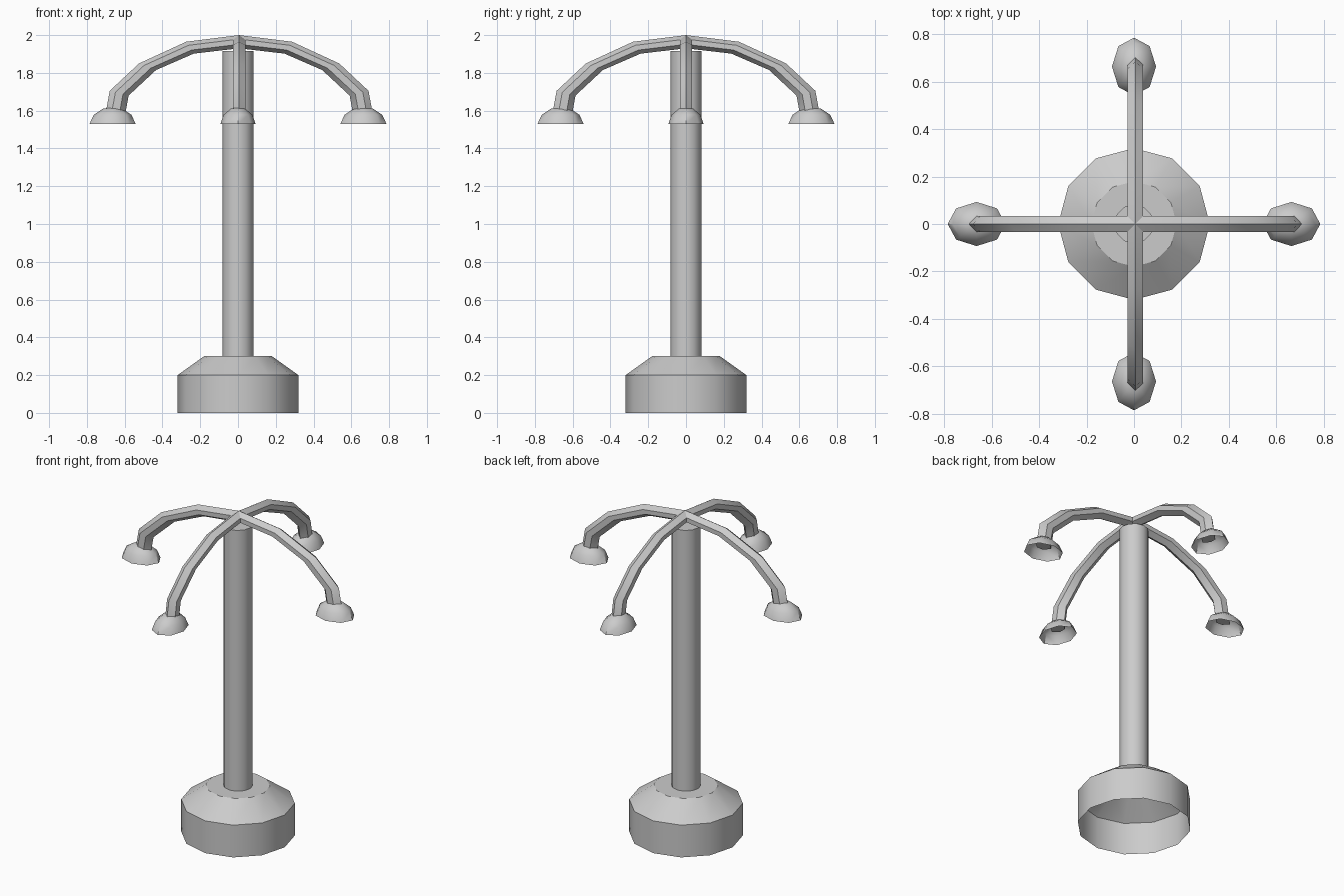
import bpy, bmesh, math
from mathutils import Matrix

if "Cube" in bpy.data.objects:
    bpy.data.objects.remove(bpy.data.objects["Cube"])


def loft(name, rings, cap_start=False, cap_end=False, angle=35, matrix=Matrix()):
    """Skin a list of rings (each a list of points) into one object."""
    bm = bmesh.new()
    loops = [[bm.verts.new(p) for p in ring] for ring in rings]
    n = len(loops[0])
    for a, b in zip(loops, loops[1:]):
        for i in range(n):
            j = (i + 1) % n
            bm.faces.new((a[i], a[j], b[j], b[i]))
    if cap_start:
        bm.faces.new(loops[0][::-1])
    if cap_end:
        bm.faces.new(loops[-1])
    bm.transform(matrix)
    mesh = bpy.data.meshes.new(name)
    bm.to_mesh(mesh)
    bm.free()
    obj = bpy.data.objects.new(name, mesh)
    bpy.context.collection.objects.link(obj)
    bpy.ops.object.select_all(action='DESELECT')
    bpy.context.view_layer.objects.active = obj
    obj.select_set(True)
    bpy.ops.object.shade_smooth_by_angle(angle=math.radians(angle))
    return obj


def ring(rx, ry, z, sides, cx=0):
    return [(cx + rx * math.cos(2 * math.pi * i / sides),
             ry * math.sin(2 * math.pi * i / sides), z) for i in range(sides)]


# Hollow base with sloped shoulder, and the pole rising from it
base_profile = [(0.32, 0), (0.32, 0.2), (0.18, 0.3), (0.083, 0.3), (0.083, 1.915)]
loft("base_and_pole", [ring(r, r, z, 12) for r, z in base_profile], cap_end=True)

# Arm paths (distance, height) for the outer and inner ridges
outer = [(0, 2.0), (0.28, 1.965), (0.53, 1.85), (0.685, 1.705), (0.71, 1.57)]
inner = [(0, 1.93), (0.24, 1.902), (0.44, 1.815), (0.585, 1.68), (0.605, 1.57)]
section = [(0, 0), (0.3, 0.033), (0.7, 0.033), (1, 0), (0.7, -0.033), (0.3, -0.033)]
arm_rings = [[(o[0] + (i[0] - o[0]) * t, y, o[1] + (i[1] - o[1]) * t)
              for t, y in section] for o, i in zip(outer, inner)]
arm_rings = [r[::-1] for r in arm_rings]

# Lamp shade: open faceted dome, longer along the arm
shade_profile = [(1, 0), (0.82, 0.048), (0.42, 0.08), (0.05, 0.088)]
shade_rings = [ring(0.122 * s, 0.093 * s, 1.53 + z, 8, 0.664)
               for s, z in shade_profile]

# Four arms and shades around the pole
for k, side in enumerate(("right", "back", "left", "front")):
    turn = Matrix.Rotation(k * math.pi / 2, 4, 'Z')
    arm = loft(side + "_arm", arm_rings, cap_start=False, cap_end=True,
               matrix=Matrix.Translation((0.006, 0, 0)) @ turn)
    loft(side + "_lamp_shade", shade_rings, cap_end=True, angle=50, matrix=turn)

# Make the arm surfaces face outward
for obj in bpy.data.objects:
    if obj.name.endswith("_arm"):
        bm = bmesh.new()
        bm.from_mesh(obj.data)
        bmesh.ops.recalc_face_normals(bm, faces=bm.faces)
        bm.to_mesh(obj.data)
        bm.free()
